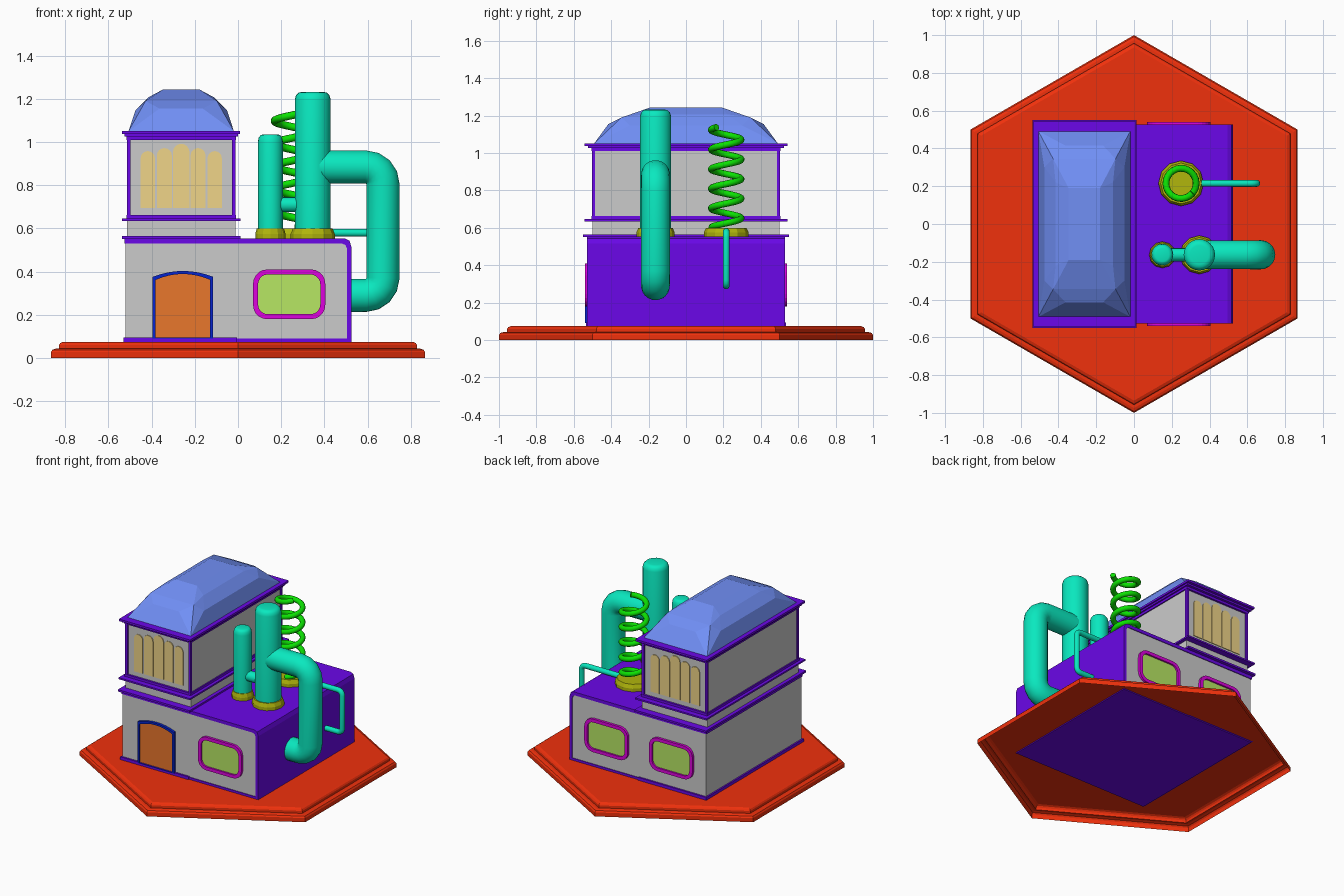
import bpy, bmesh
from math import sin, cos, pi, radians
from mathutils import Vector

if "Cube" in bpy.data.objects:
    bpy.data.objects.remove(bpy.data.objects["Cube"])


def mat(name, r, g, b):
    m = bpy.data.materials.new(name)
    m.diffuse_color = [(c / 255) ** 2.2 for c in (r, g, b)] + [1]
    m.use_nodes = True
    m.node_tree.nodes["Principled BSDF"].inputs["Base Color"].default_value = m.diffuse_color
    return m


RED = mat("red", 240, 52, 20)
PURPLE = mat("purple", 106, 16, 232)
BLUE = mat("roof_blue", 112, 142, 245)
TEAL = mat("teal", 18, 232, 190)
GREEN = mat("green", 20, 225, 10)
OLIVE = mat("olive", 175, 180, 20)
TAN = mat("tan", 240, 212, 135)
LIME = mat("lime", 182, 230, 100)
MAGENTA = mat("magenta", 220, 10, 220)
ORANGE = mat("orange", 232, 118, 48)
NAVY = mat("navy", 15, 40, 205)


def finish(name, bm, m=None, smooth=False):
    bmesh.ops.recalc_face_normals(bm, faces=bm.faces)
    me = bpy.data.meshes.new(name)
    bm.to_mesh(me)
    bm.free()
    ob = bpy.data.objects.new(name, me)
    bpy.context.collection.objects.link(ob)
    if m:
        me.materials.append(m)
    if smooth:
        bpy.ops.object.select_all(action='DESELECT')
        ob.select_set(True)
        bpy.context.view_layer.objects.active = ob
        bpy.ops.object.shade_smooth_by_angle(angle=radians(40))
    return ob


def box(name, x, y, z, m=None):
    bm = bmesh.new()
    bmesh.ops.create_cube(bm, size=1)
    for v in bm.verts:
        v.co = [a[0] + (c + .5) * (a[1] - a[0]) for a, c in zip((x, y, z), v.co)]
    return finish(name, bm, m)


def loft(name, rings, m=None, caps=(True, True), closed=False, smooth=False):
    """Skin a list of equal point rings."""
    bm = bmesh.new()
    vs = [[bm.verts.new(p) for p in r] for r in rings]
    n = len(rings[0])
    pairs = list(zip(vs, vs[1:])) + ([(vs[-1], vs[0])] if closed else [])
    for a, b in pairs:
        for i in range(n):
            bm.faces.new((a[i], a[(i + 1) % n], b[(i + 1) % n], b[i]))
    if not closed:
        if caps[0]:
            bm.faces.new(vs[0])
        if caps[1]:
            bm.faces.new(vs[-1])
    return finish(name, bm, m, smooth)


def plate(name, outline, y0, y1, m=None):
    return loft(name, [[(x, y, z) for x, z in outline] for y in (y0, y1)], m)


def frame(name, outer, inner, y0, y1, m):
    return loft(name, [[(x, y, z) for x, z in o] for o, y in
                       ((outer, y0), (outer, y1), (inner, y1), (inner, y0))], m, closed=True)


def lathe(name, x, y, profile, m, n=24, turn=0, caps=(True, True), smooth=True):
    return loft(name, [[(x + r * cos(turn + 2 * pi * i / n), y + r * sin(turn + 2 * pi * i / n), z)
                        for i in range(n)] for r, z in profile], m, caps, smooth=smooth)


def tube(name, pts, r, m, n=16):
    """Sweep a circle along a path with parallel-carried orientation."""
    pts = [Vector(p) for p in pts]
    rings, side = [], None
    for i, p in enumerate(pts):
        a, b = pts[max(i - 1, 0)], pts[min(i + 1, len(pts) - 1)]
        t = (b - a).normalized()
        side = t.orthogonal() if side is None else side - t * side.dot(t)
        side.normalize()
        up = t.cross(side)
        rings.append([p + r * (side * cos(2 * pi * k / n) + up * sin(2 * pi * k / n)) for k in range(n)])
    return loft(name, rings, m, smooth=True)


# hexagonal stepped base, open underneath
lathe("base", 0, 0, [(1, 0), (1, .028), (.992, .038), (.975, .043), (.957, .043), (.957, .06),
                     (.95, .069), (.935, .075)], RED, 6, pi / 2, (False, True), False)

# lower building: grey core wrapped by a purple floor, side and top
box("lower_walls", (-.52, .51), (-.523, .523), (.08, .54))
plate("lower_shell", [(-.52, .068), (.525, .068), (.525, .515), (.516, .543), (.495, .553), (-.52, .553),
                      (-.52, .53), (.482, .53), (.498, .523), (.505, .505), (.505, .09), (-.52, .09)],
      -.528, .528, PURPLE)
box("floor_trim", (-.53, -.005), (-.535, .535), (.075, .095), PURPLE)

# tower
TX0, TX1 = -.514, -.012
box("tower_walls", (TX0 + .006, TX1 - .006), (-.492, .492), (.55, 1.04))
box("tower_neck", (TX0, TX1), (-.5, .5), (.55, .64))
for name, g, z in (("lower_ledge", .012, (.53, .552)), ("lower_ledge_lip", .024, (.552, .565)),
                   ("tower_ledge", .023, (.635, .646)), ("tower_sill", .002, (.646, .662)),
                   ("tower_head", .002, (1.01, 1.03)), ("cornice", .012, (1.026, 1.038)),
                   ("cornice_lip", .022, (1.038, 1.052))):
    gy = g * 2 if z[0] < .6 else g * 1.8
    box(name, (TX0 - g, TX1 + g), (-.502 - gy, .502 + gy), z, PURPLE)
for x in (TX0, TX1 - .016):
    for y in (-.503, .487):
        box("corner_post", (x, x + .016), (y, y + .016), (.646, 1.03), PURPLE)

# faceted roof
bm = bmesh.new()
for hx, hy, z in ((.244, .492, 1.05), (.212, .3, 1.147), (.1, .415, 1.155),
                  (.165, .345, 1.19), (.152, .22, 1.207), (.083, .19, 1.244)):
    for sx in (-1, 1):
        for sy in (-1, 1):
            bm.verts.new((-.263 + sx * hx, sy * hy, z))
bmesh.ops.convex_hull(bm, input=bm.verts)
bmesh.ops.dissolve_limit(bm, angle_limit=.02, verts=bm.verts, edges=bm.edges)
finish("roof", bm, BLUE)


# arched tower windows, front and back
def arch(x0, x1, z0, z1, rise, n=8):
    c, h = (x0 + x1) / 2, (x1 - x0) / 2
    return [(x0, z0), (x1, z0)] + [(c + h * cos(pi * i / n), z1 - rise + rise * sin(pi * i / n))
                                   for i in range(n + 1)]


for s in (-1, 1):
    for c, w, top in ((0, .076, .992), (-.078, .07, .972), (.078, .07, .972),
                      (-.155, .066, .958), (.155, .066, .958)):
        plate("tower_window", arch(c - .263 - w / 2, c - .263 + w / 2, .695, top, w / 2),
              s * .48, s * .497, TAN)


# rounded windows
def rounded(cx, cz, hx, hz, r, n=5):
    return [(cx + sx * (hx - r) + r * cos(a + pi / 2 * i / n), cz + sz * (hz - r) + r * sin(a + pi / 2 * i / n))
            for sx, sz, a in ((1, 1, 0), (-1, 1, pi / 2), (-1, -1, pi), (1, -1, 1.5 * pi))
            for i in range(n + 1)]


for cx, s in ((.237, -1), (.237, 1), (-.26, 1)):
    frame("window_frame", rounded(cx, .295, .167, .115, .065), rounded(cx, .295, .144, .092, .045),
          s * .515, s * .54, MAGENTA)
    plate("window_glass", rounded(cx, .295, .148, .096, .048), s * .515, s * .528, LIME)


# front door
def door(t):
    x0, x1 = -.395 + t, -.115 - t
    c, h = (x0 + x1) / 2, (x1 - x0) / 2
    return [(x0, .09 + t * .3), (x1, .09 + t * .3)] + [
        (c + h * k / 4, .403 - t - .027 * (k / 4) ** 2) for k in range(4, -5, -1)]


frame("door_frame", door(0), door(.014), -.515, -.54, NAVY)
plate("door", door(.012), -.515, -.53, ORANGE)


# chimneys with domed tops and collars
def chimney(name, x, y, r, top):
    lathe(name, x, y, [(r, .55), (r, top - .035), (r * .93, top - .015), (r * .78, top - .003), (r * .6, top)], TEAL)


chimney("small_chimney", .15, -.163, .058, 1.035)
chimney("big_chimney", .346, -.163, .083, 1.232)
for name, x, y, r in (("small_collar", .15, -.163, .07), ("big_collar", .346, -.163, .102),
                      ("spring_base", .249, .215, .12)):
    lathe(name, x, y, [(r, .55), (r, .575), (r * .9, .6)], OLIVE, 12, smooth=False)


# connecting pipes
def side_pipe(name, x0, x1, xe, y, z1, z0, r, b, n=4):
    path = [(x0, y, z1)]
    for i in range(n + 1):
        a = pi / 2 * (1 - i / n)
        path.append((x1 - b + b * cos(a), y, z1 - b + b * sin(a)))
    for i in range(n + 1):
        a = -pi / 2 * i / n
        path.append((x1 - b + b * cos(a), y, z0 + b + b * sin(a)))
    tube(name, path + [(xe, y, z0)], r, TEAL, 20)


side_pipe("elbow_pipe", .35, .671, .5, -.163, .885, .29, .077, .08)
side_pipe("thin_pipe", .3, .65, .5, .215, .58, .29, .018, .03)
tube("link_pipe", [(.15, -.163, .71), (.35, -.163, .71)], .035, TEAL)

# coil spring
turns, steps = 5.1, 122
tube("spring", [(.249 + .08 * cos(a), .215 + .08 * sin(a), .603 + .535 * i / steps)
                for i in range(steps + 1)
                for a in [radians(-40) + 2 * pi * turns * (i / steps - 1)]], .018, GREEN, 10)
